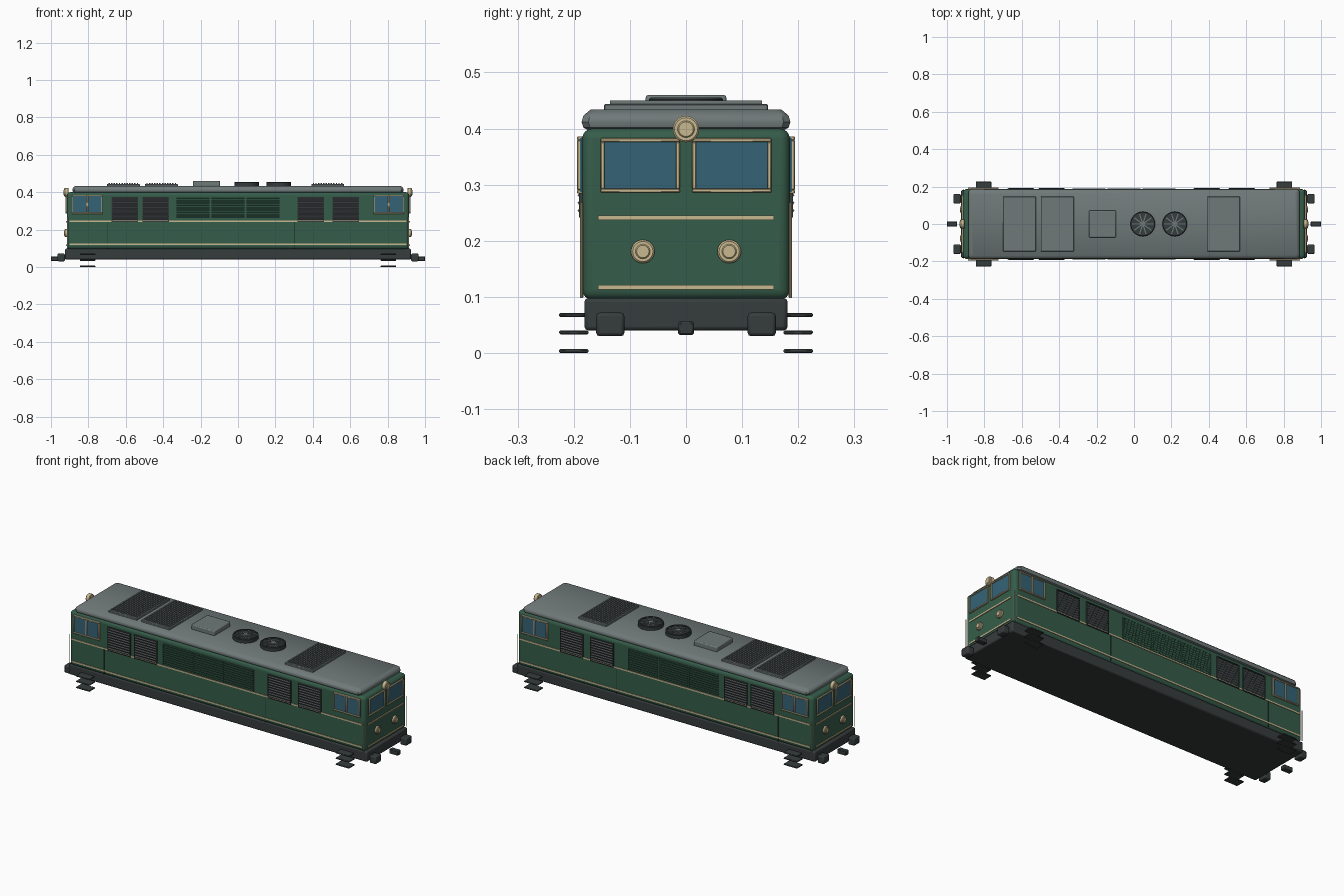
import bpy, bmesh, math
from mathutils import Matrix, Vector

if "Cube" in bpy.data.objects:
    bpy.data.objects.remove(bpy.data.objects["Cube"])


def mat(name, r, g, b):
    m = bpy.data.materials.new(name)
    m.diffuse_color = (r, g, b, 1)
    m.use_nodes = True
    m.node_tree.nodes["Principled BSDF"].inputs["Base Color"].default_value = m.diffuse_color
    return m


GREEN = mat("body green", 0.036, 0.108, 0.068)
SEAM = mat("seam green", 0.015, 0.045, 0.03)
CREAM = mat("cream trim", 0.58, 0.48, 0.28)
GLASS = mat("blue glass", 0.036, 0.125, 0.18)
ROOF = mat("roof grey", 0.16, 0.19, 0.19)
DARK = mat("chassis dark", 0.037, 0.045, 0.045)
LOUVRE = mat("louvre grey", 0.085, 0.095, 0.1)


def finish(bm, name, material, bevel=0, segs=2):
    me = bpy.data.meshes.new(name)
    bmesh.ops.recalc_face_normals(bm, faces=bm.faces)
    bm.to_mesh(me)
    bm.free()
    ob = bpy.data.objects.new(name, me)
    bpy.context.collection.objects.link(ob)
    me.materials.append(material)
    if bevel:
        b = ob.modifiers.new("Bevel", 'BEVEL')
        b.width, b.segments = bevel, segs
    bpy.context.view_layer.objects.active = ob
    ob.select_set(True)
    bpy.ops.object.shade_smooth_by_angle(angle=math.radians(35))
    ob.select_set(False)
    return ob


def add_box(bm, x0, x1, y0, y1, z0, z1, rot=None):
    c = Vector(((x0 + x1) / 2, (y0 + y1) / 2, (z0 + z1) / 2))
    s = Matrix.Diagonal((abs(x1 - x0), abs(y1 - y0), abs(z1 - z0), 1))
    bmesh.ops.create_cube(bm, size=1, matrix=Matrix.Translation(c) @ (rot or Matrix()) @ s)


def boxes(name, material, items, bevel=0, segs=2):
    bm = bmesh.new()
    for it in items:
        add_box(bm, *it)
    return finish(bm, name, material, bevel, segs)


def disc(name, material, centre, r, depth, axis='Z', bevel=0.0, n=32):
    bm = bmesh.new()
    rot = Matrix.Rotation(math.pi / 2, 4, 'Y') if axis == 'X' else Matrix()
    bmesh.ops.create_cone(bm, cap_ends=True, segments=n, radius1=r, radius2=r, depth=depth,
                          matrix=Matrix.Translation(centre) @ rot)
    return finish(bm, name, material, bevel, 1)


def frame_x(x0, x1, y0, y1, z0, z1, w):
    """Four bars of a frame lying in the XZ plane."""
    return [(x0, x1, y0, y1, z0, z0 + w), (x0, x1, y0, y1, z1 - w, z1),
            (x0, x0 + w, y0, y1, z0 + w, z1 - w), (x1 - w, x1, y0, y1, z0 + w, z1 - w)]


def swap(it):
    return (it[2], it[3], it[0], it[1], it[4], it[5])


# Main shell, roof and underframe
boxes("body", GREEN, [(-0.915, 0.915, -0.185, 0.185, 0.095, 0.4)], 0.018, 4)
boxes("underframe", DARK, [(-0.925, 0.925, -0.181, 0.181, 0.04, 0.098)], 0.007)

profile = [(0.17, 0.395), (0.183, 0.402), (0.186, 0.412), (0.183, 0.423), (0.17, 0.434)]
bm = bmesh.new()
rings = []
for y, z in profile:
    hx, hy = y + 0.7, y
    c = 0.012
    pts = [(hx, hy - c), (hx - c, hy), (c - hx, hy), (-hx, hy - c),
           (-hx, c - hy), (c - hx, -hy), (hx - c, -hy), (hx, c - hy)]
    rings.append([bm.verts.new((a, b, z)) for a, b in pts])
for lo, hi in zip(rings, rings[1:]):
    for i in range(8):
        j = (i + 1) % 8
        bm.faces.new((lo[i], lo[j], hi[j], hi[i]))
bm.faces.new(rings[0])
bm.faces.new(rings[-1])
finish(bm, "roof", ROOF)

# Roof grilles: base, rim and cross slats
for k, (a, b) in enumerate([(-0.70, -0.525), (-0.498, -0.322), (0.392, 0.566)]):
    boxes(f"roof_grille_base_{k}", ROOF, [(a, b, -0.146, 0.146, 0.43, 0.444)], 0.002, 1)
    n = 12
    step = (b - a - 0.01) / n
    boxes(f"roof_grille_slats_{k}", ROOF,
          [(a + 0.005 + (i + 0.2) * step, a + 0.005 + (i + 0.75) * step, -0.135, 0.135, 0.443, 0.45)
           for i in range(n)])

# Roof hatch
boxes("roof_hatch", ROOF, [(-0.241, -0.096, -0.072, 0.072, 0.43, 0.46)], 0.005)

# Roof fans: rim, dark well, spokes and hub
for k, x in enumerate((0.047, 0.218)):
    disc(f"fan_well_{k}", DARK, (x, 0, 0.44), 0.058, 0.018)
    bm = bmesh.new()
    n = 32
    loops = []
    for r, z in ((0.057, 0.43), (0.066, 0.43), (0.066, 0.452), (0.063, 0.455), (0.057, 0.455)):
        loops.append([bm.verts.new((x + r * math.cos(2 * math.pi * i / n),
                                    r * math.sin(2 * math.pi * i / n), z)) for i in range(n)])
    for q in range(5):
        p, s = loops[q], loops[(q + 1) % 5]
        for i in range(n):
            j = (i + 1) % n
            bm.faces.new((p[i], p[j], s[j], s[i]))
    finish(bm, f"fan_rim_{k}", DARK)
    boxes(f"fan_spokes_{k}", ROOF,
          [(x - 0.057, x + 0.057, -0.003, 0.003, 0.448, 0.453,
            Matrix.Rotation(i * math.pi / 5, 4, 'Z')) for i in range(5)])
    disc(f"fan_hub_{k}", ROOF, (x, 0, 0.449), 0.013, 0.012)

# Long sides
for s, side in ((-1, "front"), (1, "back")):
    def Y(d):
        return s * (0.185 + d)

    boxes(f"{side}_stripes", CREAM, [(-0.9, 0.9, Y(-0.002), Y(0.003), z - 0.004, z + 0.004)
                                     for z in (0.121, 0.246)])
    boxes(f"{side}_seams", SEAM, [(x - 0.0015, x + 0.0015, Y(-0.002), Y(0.001), 0.1, 0.243)
                                  for x in (-0.70, 0.302)])
    # dark louvre panels with tilted slats
    for k, (a, b) in enumerate([(-0.676, -0.534), (-0.511, -0.369), (0.318, 0.46), (0.505, 0.647)]):
        boxes(f"{side}_louvre_back_{k}", DARK, [(a, b, Y(-0.002), Y(0.002), 0.242, 0.374)])
        boxes(f"{side}_louvre_frame_{k}", DARK, frame_x(a, b, Y(-0.002), Y(0.006), 0.242, 0.374, 0.004))
        boxes(f"{side}_louvre_slats_{k}", LOUVRE,
              [(a + 0.004, b - 0.004, Y(-0.001), Y(0.008), 0.2535 + i * 0.0136, 0.2575 + i * 0.0136,
                Matrix.Rotation(-s * 0.6, 4, 'X')) for i in range(9)])
    # green centre louvres in three bays
    slats, rims = [], []
    for i in range(3):
        a = -0.335 + i * 0.1875
        rims += frame_x(a, a + 0.1875, Y(-0.002), Y(0.003), 0.252, 0.372, 0.003)
        slats += [(a + 0.005, a + 0.182, Y(-0.001), Y(0.004), 0.262 + j * 0.0125, 0.268 + j * 0.0125,
                   Matrix.Rotation(-s * 0.5, 4, 'X')) for j in range(9)]
    boxes(f"{side}_centre_louvre_frames", GREEN, rims)
    boxes(f"{side}_centre_louvre_slats", GREEN, slats)
    # cab side windows and corner handrails
    for e in (-1, 1):
        tag = "left" if e < 0 else "right"
        a, b = sorted((e * 0.724, e * 0.888))
        m = (a + b) / 2
        boxes(f"{side}_{tag}_window_glass", GLASS, [(a, b, Y(-0.002), Y(0.004), 0.287, 0.383)])
        boxes(f"{side}_{tag}_window_frame", CREAM,
              frame_x(a, b, Y(-0.002), Y(0.009), 0.284, 0.386, 0.007)
              + [(m - 0.004, m + 0.004, Y(-0.002), Y(0.009), 0.29, 0.38)], 0.0015, 1)
        bm = bmesh.new()
        bmesh.ops.create_cone(bm, cap_ends=True, segments=8, radius1=0.0025, radius2=0.0025, depth=0.17,
                              matrix=Matrix.Translation((e * 0.912, s * 0.186, 0.183)))
        finish(bm, f"{side}_{tag}_handrail", CREAM)
        # hanging step treads
        boxes(f"{side}_{tag}_steps", DARK,
              [(e * 0.762, e * 0.846, s * 0.174, s * 0.226, z - 0.0035, z + 0.0035)
               for z in (0.0035, 0.037, 0.068)], 0.002, 1)

# Cab ends
for e, end in ((-1, "left"), (1, "right")):
    def X(d):
        return e * (0.915 + d)

    boxes(f"{end}_end_stripes", CREAM, [(X(-0.002), X(0.004), -0.157, 0.157, z - 0.004, z + 0.004)
                                        for z in (0.117, 0.241)])
    for s, tag in ((-1, "a"), (1, "b")):
        a, b = sorted((s * 0.011, s * 0.152))
        boxes(f"{end}_windscreen_glass_{tag}", GLASS, [(X(-0.002), X(0.003), a, b, 0.288, 0.38)])
        boxes(f"{end}_windscreen_frame_{tag}", CREAM,
              [swap(i) for i in frame_x(a, b, X(-0.002), X(0.008), 0.286, 0.383, 0.007)], 0.0015, 1)
        disc(f"{end}_lower_lamp_{tag}", CREAM, (X(0.004), s * 0.077, 0.181), 0.021, 0.016, 'X', 0.003)
        disc(f"{end}_lower_lens_{tag}", CREAM, (X(0.011), s * 0.077, 0.181), 0.013, 0.008, 'X', 0.002)
        boxes(f"{end}_buffer_{tag}", DARK,
              [(e * 0.926, e * 0.965, s * 0.11, s * 0.16, 0.03, 0.072)], 0.006)
    disc(f"{end}_top_lamp", CREAM, (X(0.002), 0, 0.399), 0.0235, 0.024, 'X', 0.003)
    disc(f"{end}_top_lens", CREAM, (X(0.013), 0, 0.399), 0.015, 0.008, 'X', 0.002)
    boxes(f"{end}_coupler", DARK, [(e * 0.945, e * 1.0, -0.014, 0.014, 0.032, 0.057)], 0.003, 1)
